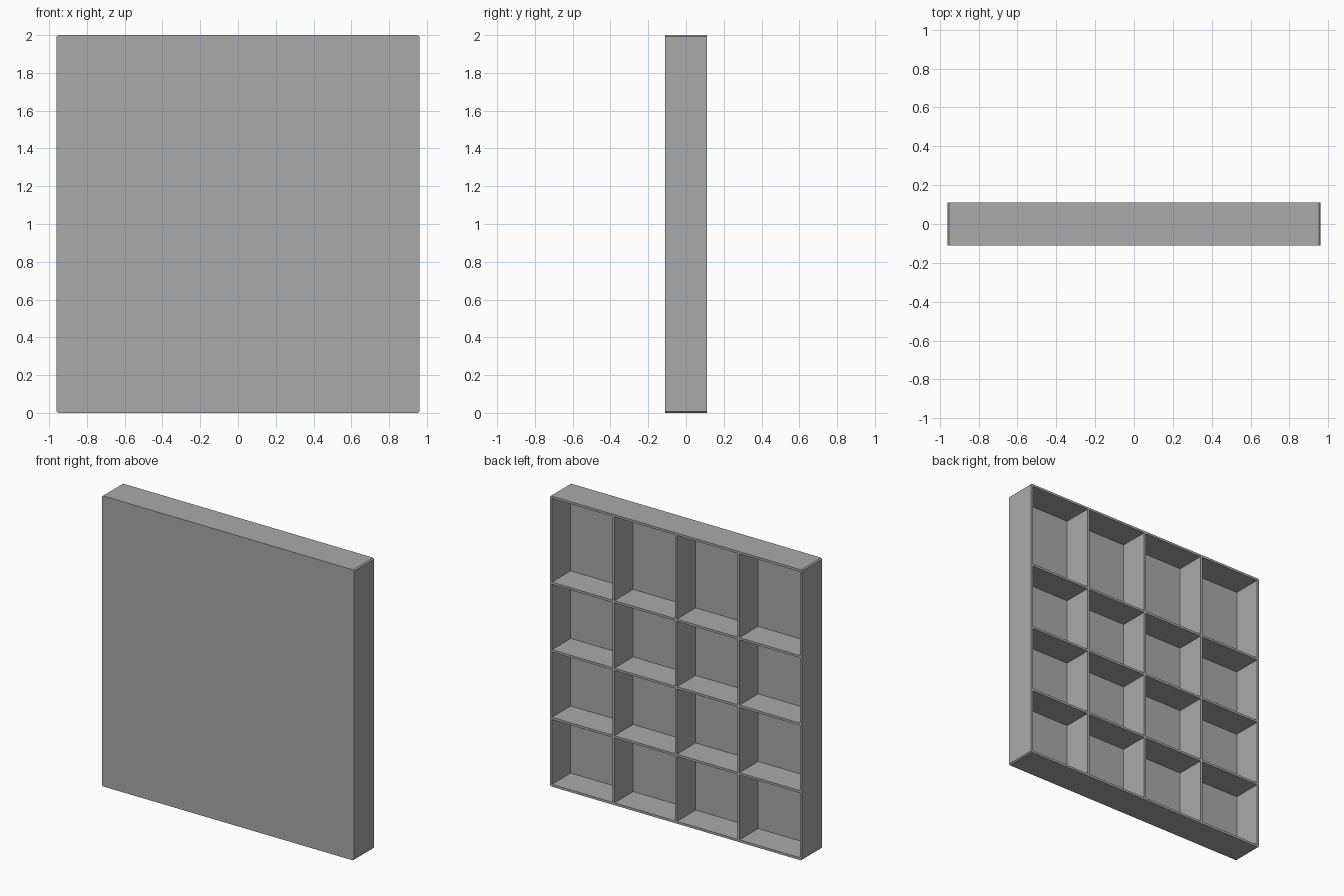
import bpy
import bmesh
from mathutils import Matrix, Vector

default_cube = bpy.data.objects.get("Cube")
if default_cube:
    bpy.data.objects.remove(default_cube, do_unlink=True)

HALF_W, HALF_D, HEIGHT = 0.96, 0.11, 2.0
WALL = 0.016
SHELF_HEIGHTS = [0.47, 0.935, 1.4]   # centre line of each shelf
COLUMNS = 4

grey = bpy.data.materials.new("plain_grey")
grey.use_nodes = True
colour = (0.4, 0.4, 0.4, 1)
grey.diffuse_color = colour
grey.node_tree.nodes["Principled BSDF"].inputs["Base Color"].default_value = colour


def add_box(bm, low, high):
    low, high = Vector(low), Vector(high)
    matrix = Matrix.Translation((low + high) / 2) @ Matrix.Diagonal((*(high - low), 1))
    return bmesh.ops.create_cube(bm, size=1, matrix=matrix)["verts"]


def make_object(name, bm):
    mesh = bpy.data.meshes.new(name)
    bm.to_mesh(mesh)
    bm.free()
    mesh.materials.append(grey)
    obj = bpy.data.objects.new(name, mesh)
    bpy.context.collection.objects.link(obj)
    return obj


# Solid case with small chamfers on the four edges running front to back
bm = bmesh.new()
add_box(bm, (-HALF_W, -HALF_D, 0), (HALF_W, HALF_D, HEIGHT))
corner_edges = [e for e in bm.edges
                if abs(e.verts[0].co.y - e.verts[1].co.y) > HALF_D]
bmesh.ops.bevel(bm, geom=corner_edges, offset=0.008, segments=1, affect='EDGES')
case = make_object("shelf_case", bm)

# One pocket per compartment, open at the back
bm = bmesh.new()
pitch = (2 * HALF_W - WALL) / COLUMNS
levels = [WALL / 2] + SHELF_HEIGHTS + [HEIGHT - WALL / 2]
for column in range(COLUMNS):
    left = -HALF_W + WALL + column * pitch
    for below, above in zip(levels, levels[1:]):
        add_box(bm, (left, -HALF_D + WALL, below + WALL / 2),
                (left + pitch - WALL, HALF_D + 0.1, above - WALL / 2))
pockets = make_object("compartment_cutter", bm)
pockets.hide_render = True

# Cut the pockets, leaving the front panel, walls, dividers and shelves
cut = case.modifiers.new("compartments", 'BOOLEAN')
cut.operation = 'DIFFERENCE'
cut.solver = 'EXACT'
cut.object = pockets
bpy.context.view_layer.objects.active = case
bpy.ops.object.modifier_apply(modifier=cut.name)
bpy.data.objects.remove(pockets, do_unlink=True)
